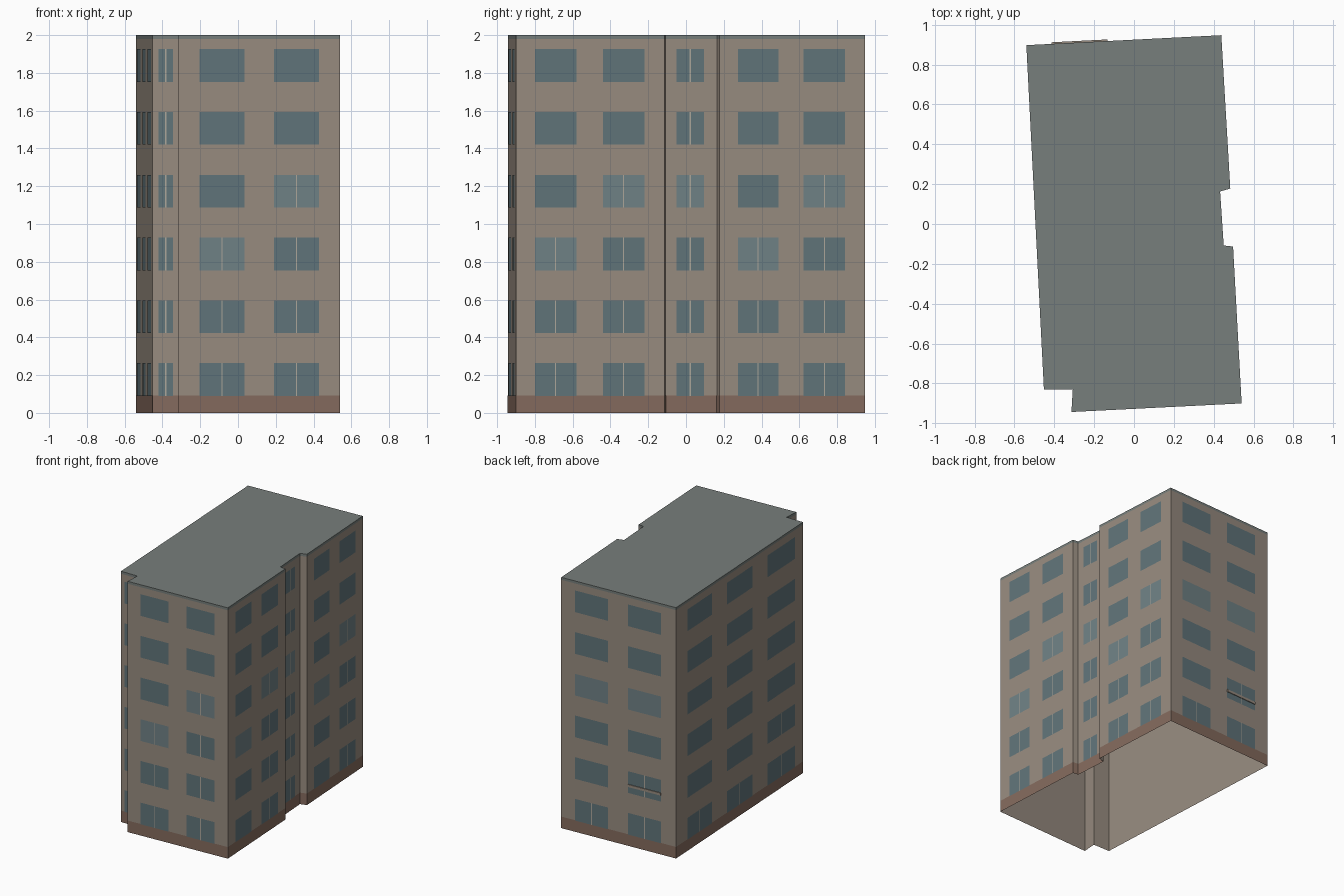
import bpy
from mathutils import Vector

if "Cube" in bpy.data.objects:
    bpy.data.objects.remove(bpy.data.objects["Cube"])

# Footprint, counter-clockwise from the back left corner
PLAN = [(-.54, .897), (-.452, -.829), (-.307, -.829), (-.314, -.943), (.54, -.90),
        (.497, -.113), (.45, -.108), (.432, .163), (.483, .178), (.438, .947)]
N = len(PLAN)
H, CAP, BASE = 2.0, 1.98, .092
ROWS, STEP, SILL, WIN_H = 6, .3325, .09, .173


def material(name, rgb):
    m = bpy.data.materials.new(name)
    m.diffuse_color = (*rgb, 1)
    m.use_nodes = True
    m.node_tree.nodes["Principled BSDF"].inputs["Base Color"].default_value = m.diffuse_color
    return m


WALL = material("wall_plaster", (.314, .262, .216))
ROOF = material("roof_grey", (.185, .21, .20))
BRICK = material("base_brown", (.235, .147, .112))
GLASS = material("glass", (.12, .178, .195))
PALE = material("pale_glass", (.162, .223, .238))
FRAME = material("frame", (.42, .39, .33))


def make(name, verts, faces, mat):
    me = bpy.data.meshes.new(name)
    me.from_pydata(verts, [], faces)
    me.materials.append(mat)
    ob = bpy.data.objects.new(name, me)
    bpy.context.collection.objects.link(ob)
    return ob


def wall_point(i, t, z, off):
    a, b = Vector(PLAN[i]), Vector(PLAN[(i + 1) % N])
    d = b - a
    p = a + d * t + Vector((d.y, -d.x)).normalized() * off
    return (p.x, p.y, z)


class Panels:
    """Collects flat rectangles lying on the walls into one object."""
    def __init__(self):
        self.v, self.f = [], []

    def add(self, i, t0, t1, z0, z1, off):
        n = len(self.v)
        self.v += [wall_point(i, t, z, off) for t, z in
                   ((t0, z0), (t1, z0), (t1, z1), (t0, z1))]
        self.f.append((n, n + 1, n + 2, n + 3))


def ring(z0, z1):
    v = [(x, y, z) for z in (z0, z1) for x, y in PLAN]
    f = [(i, (i + 1) % N, (i + 1) % N + N, i + N) for i in range(N)]
    return v, f


# Walls (open underneath) and roof slab
v, f = ring(0, CAP)
make("walls", v, f, WALL)
v, f = ring(CAP, H)
make("roof", v, f + [tuple(range(N, 2 * N))], ROOF)

# Brown base band
base = Panels()
for i in range(N):
    base.add(i, 0, 1, 0, BASE, .001)
make("base_band", base.v, base.f, BRICK)

# Window columns: wall, start, end, rows with a mullion, pale row
COLUMNS = [
    (0, .087, .283, 1, -1), (0, .40, .60, 1, -1), (0, .72, .937, 2, -1),
    (2 - 1, .22, .74, 6, -1),
    (3, .128, .409, 3, 2), (3, .59, .87, 4, 3),
    (4, .127, .406, 3, 2), (4, .584, .864, 4, 3),
    (6, .214, .749, 6, 3),
    (8, .126, .404, 3, 2), (8, .579, .864, 4, 3),
    (9, .122, .409, 1, 3), (9, .583, .87, 2, 3),
]
glass, pale, bars = Panels(), Panels(), Panels()
for i, t0, t1, split, light in COLUMNS:
    length = (Vector(PLAN[(i + 1) % N]) - Vector(PLAN[i])).length
    mid, half = (t0 + t1) / 2, .003 / length
    for r in range(ROWS):
        z = SILL + r * STEP
        (pale if r == light else glass).add(i, t0, t1, z, z + WIN_H, .002)
        if r < split:
            bars.add(i, mid - half, mid + half, z, z + WIN_H, .003)
make("windows", glass.v, glass.f, GLASS)
make("pale_windows", pale.v, pale.f, PALE)
make("window_mullions", bars.v, bars.f, FRAME)

# Slim ledge across one back window
z = SILL + STEP + .05
v = [wall_point(9, t, zz, o) for zz in (z, z + .02) for t, o in
     ((.583, 0), (.583, .008), (.87, .008), (.87, 0))]
make("window_ledge", v, [(3, 2, 1, 0), (4, 5, 6, 7), (0, 1, 5, 4),
                         (1, 2, 6, 5), (2, 3, 7, 6), (3, 0, 4, 7)], WALL)
